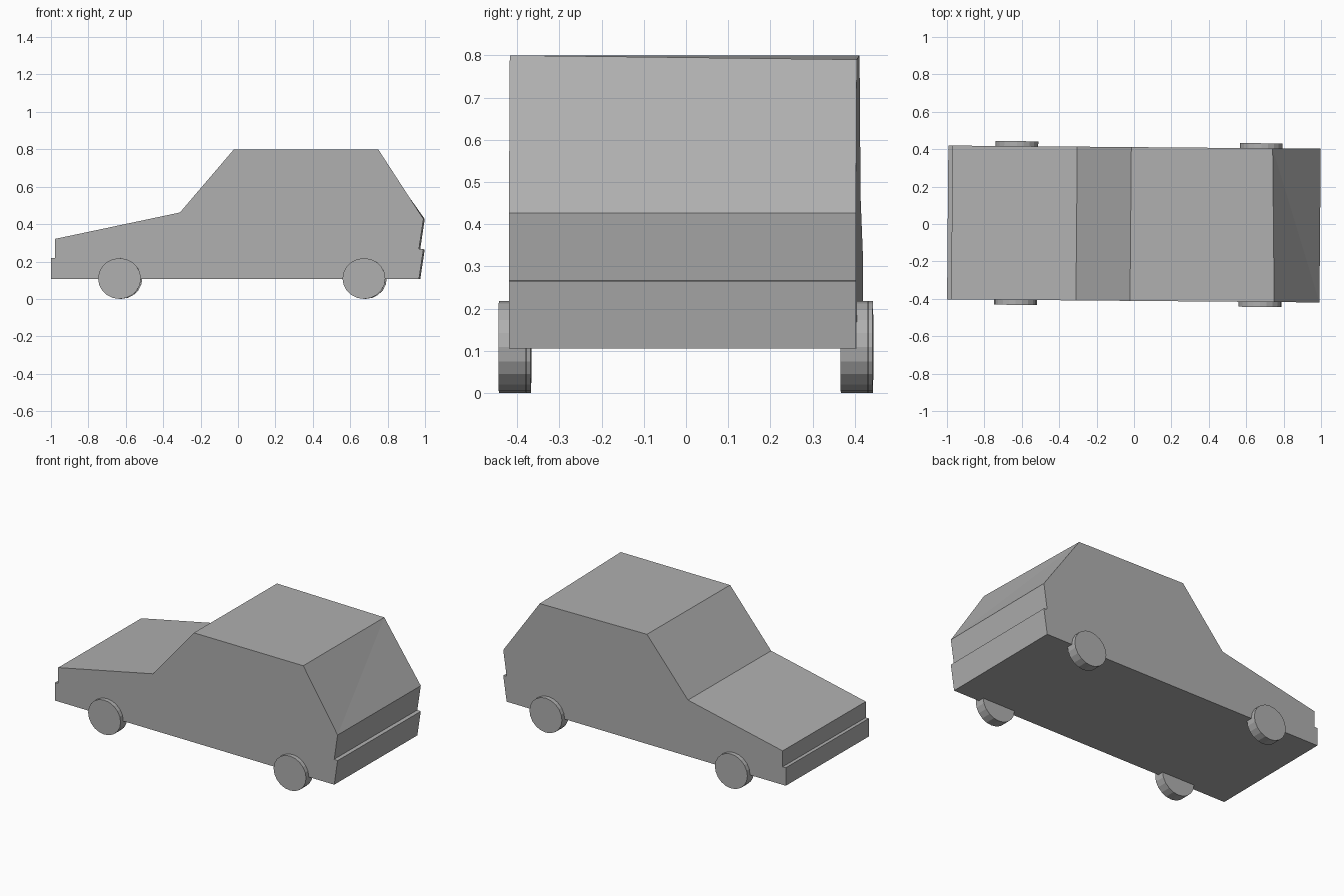
import bpy, bmesh
from math import radians
from mathutils import Matrix

if "Cube" in bpy.data.objects:
    bpy.data.objects.remove(bpy.data.objects["Cube"])

# whole car sits very slightly turned about z
TURN = Matrix.Rotation(-0.0085, 4, 'Z')
HALF = 0.411

# side profile (x, z), nose at -x
PROFILE = [(-0.996, 0.106), (-0.996, 0.22), (-0.974, 0.22), (-0.974, 0.321),
           (-0.307, 0.462), (-0.018, 0.80), (0.753, 0.80), (0.995, 0.427),
           (0.971, 0.267), (0.995, 0.265), (0.971, 0.106)]
ROOF_REAR, TAIL = 6, 7

grey = bpy.data.materials.new("dark_grey")
grey.diffuse_color = (0.43, 0.43, 0.43, 1)
grey.use_nodes = True
grey.node_tree.nodes["Principled BSDF"].inputs["Base Color"].default_value = grey.diffuse_color


def build(name, bm):
    bmesh.ops.recalc_face_normals(bm, faces=bm.faces)
    mesh = bpy.data.meshes.new(name)
    bm.to_mesh(mesh)
    bm.free()
    mesh.materials.append(grey)
    obj = bpy.data.objects.new(name, mesh)
    bpy.context.collection.objects.link(obj)
    return obj


# body: profile spanned across the width
bm = bmesh.new()
front = [bm.verts.new((x, -HALF, z)) for x, z in PROFILE]
back = [bm.verts.new((x, HALF, z)) for x, z in PROFILE]
bm.faces.new(front)
bm.faces.new(back[::-1])
n = len(PROFILE)
for i in range(n):
    j = (i + 1) % n
    bm.faces.new((front[i], front[j], back[j], back[i]))
# far rear roof corner dips a little, creasing the rear window
back[ROOF_REAR].co.z = 0.79
back[ROOF_REAR].co.x = 0.738
bmesh.ops.connect_verts(bm, verts=[back[ROOF_REAR], front[TAIL]])
body = build("car_body", bm)
body.matrix_world = TURN

# wheels: flat-sided discs partly sunk into the body
for x, axle in ((-0.63, "front"), (0.677, "rear")):
    for s, side in ((-1, "right"), (1, "left")):
        bm = bmesh.new()
        bmesh.ops.create_cone(bm, cap_ends=True, segments=20,
                              radius1=0.109, radius2=0.109, depth=0.065)
        bmesh.ops.scale(bm, vec=(1.05, 1, 1), verts=bm.verts)
        wheel = build(f"{axle}_{side}_wheel", bm)
        wheel.matrix_world = (TURN @ Matrix.Translation((x, s * 0.405, 0.109))
                              @ Matrix.Rotation(radians(90), 4, 'X'))
